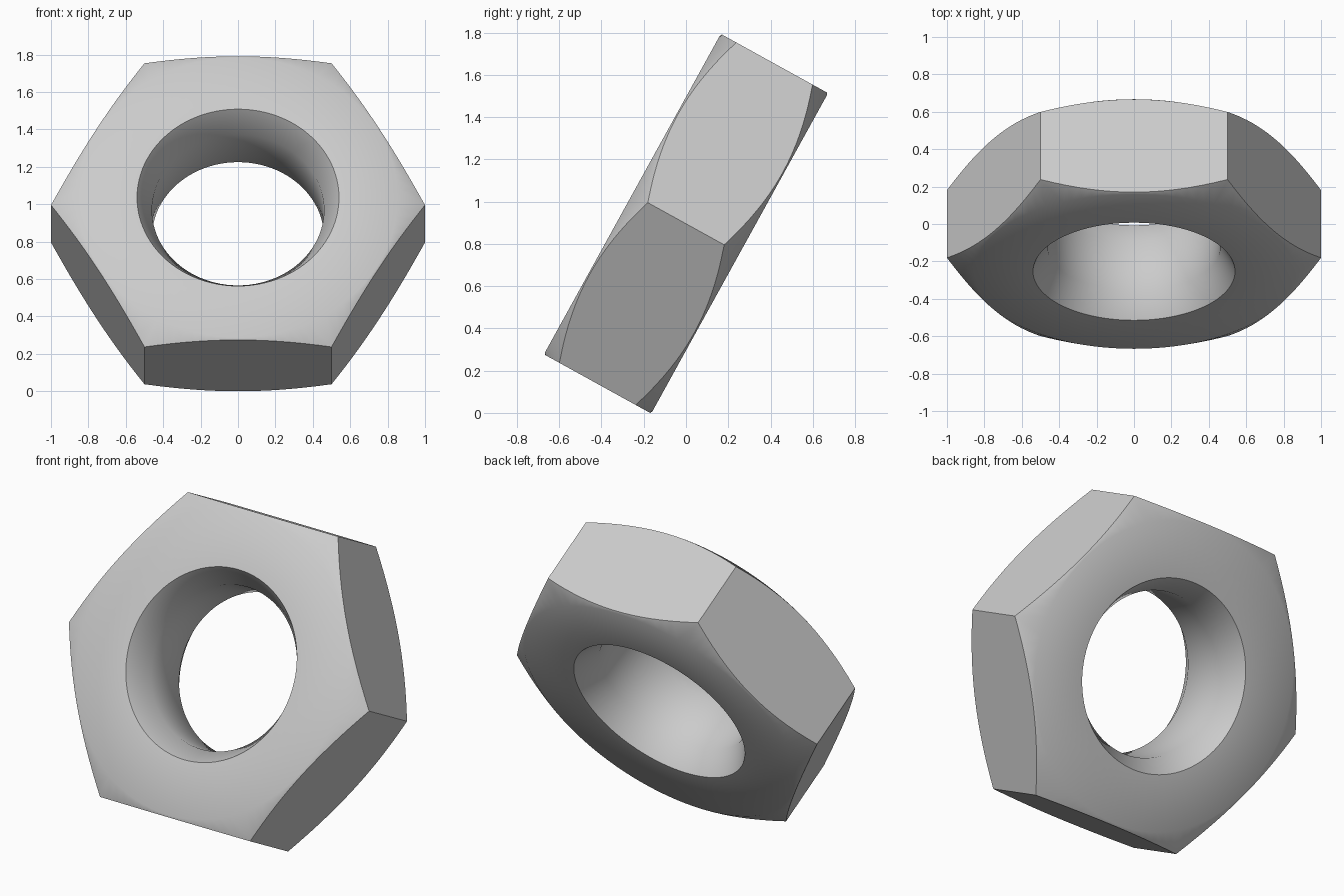
import bpy, bmesh, math
from mathutils import Matrix

if "Cube" in bpy.data.objects:
    bpy.data.objects.remove(bpy.data.objects["Cube"], do_unlink=True)

HALF = 0.29           # half thickness of the nut
BORE, MOUTH = 0.46, 0.54
CROWN = 0.855         # radius where the outer chamfer begins
TILT = math.radians(61.1)
SEGMENTS = 96


def new_object(name, bm):
    mesh = bpy.data.meshes.new(name)
    bmesh.ops.recalc_face_normals(bm, faces=bm.faces)
    bm.to_mesh(mesh)
    bm.free()
    obj = bpy.data.objects.new(name, mesh)
    bpy.context.collection.objects.link(obj)
    return obj


def lathe(profile):
    """Revolve a closed (radius, height) profile around z."""
    bm = bmesh.new()
    rings = []
    for i in range(SEGMENTS):
        a = 2 * math.pi * i / SEGMENTS
        rings.append([bm.verts.new((r * math.cos(a), r * math.sin(a), z)) for r, z in profile])
    n = len(profile)
    for i, ring in enumerate(rings):
        nxt = rings[(i + 1) % SEGMENTS]
        for j in range(n):
            k = (j + 1) % n
            bm.faces.new((ring[j], nxt[j], nxt[k], ring[k]))
    return bm


# Turned blank: bore, countersunk mouths and conical outer chamfers
outer = 1.15
upper = [(BORE, HALF - (MOUTH - BORE) * math.tan(math.radians(60))),
         (MOUTH, HALF),
         (CROWN, HALF),
         (outer, HALF - (outer - CROWN) * math.tan(math.radians(30)))]
lower = [(r, -z) for r, z in reversed(upper)]
nut = new_object("hex_nut", lathe(upper + lower))

# Hexagonal prism that trims the blank to six flats
bm = bmesh.new()
bmesh.ops.create_cone(bm, cap_ends=True, segments=6, radius1=1, radius2=1, depth=1)
corner = max(bm.verts, key=lambda v: v.co.x).co
bmesh.ops.rotate(bm, verts=bm.verts, cent=(0, 0, 0),
                 matrix=Matrix.Rotation(-math.atan2(corner.y, corner.x), 3, 'Z'))
prism = new_object("hex_trimmer", bm)
prism.hide_render = True

trim = nut.modifiers.new("hex_flats", 'BOOLEAN')
trim.operation = 'INTERSECT'
trim.solver = 'EXACT'
trim.object = prism

bpy.ops.object.select_all(action='DESELECT')
bpy.context.view_layer.objects.active = nut
nut.select_set(True)
bpy.ops.object.modifier_apply(modifier=trim.name)
bpy.data.objects.remove(prism, do_unlink=True)

# Lean the nut back and rest it on the ground
nut.data.transform(Matrix.Rotation(TILT, 4, 'X'))
lowest = min(v.co.z for v in nut.data.vertices)
nut.data.transform(Matrix.Translation((0, 0, -lowest)))
bpy.ops.object.shade_smooth_by_angle(angle=math.radians(40))

# Plain grey metal
grey = bpy.data.materials.new("light_grey")
colour = (0.6, 0.6, 0.6, 1)
grey.diffuse_color = colour
grey.use_nodes = True
for node in grey.node_tree.nodes:
    if node.type == 'BSDF_PRINCIPLED':
        node.inputs["Base Color"].default_value = colour
nut.data.materials.clear()
nut.data.materials.append(grey)
